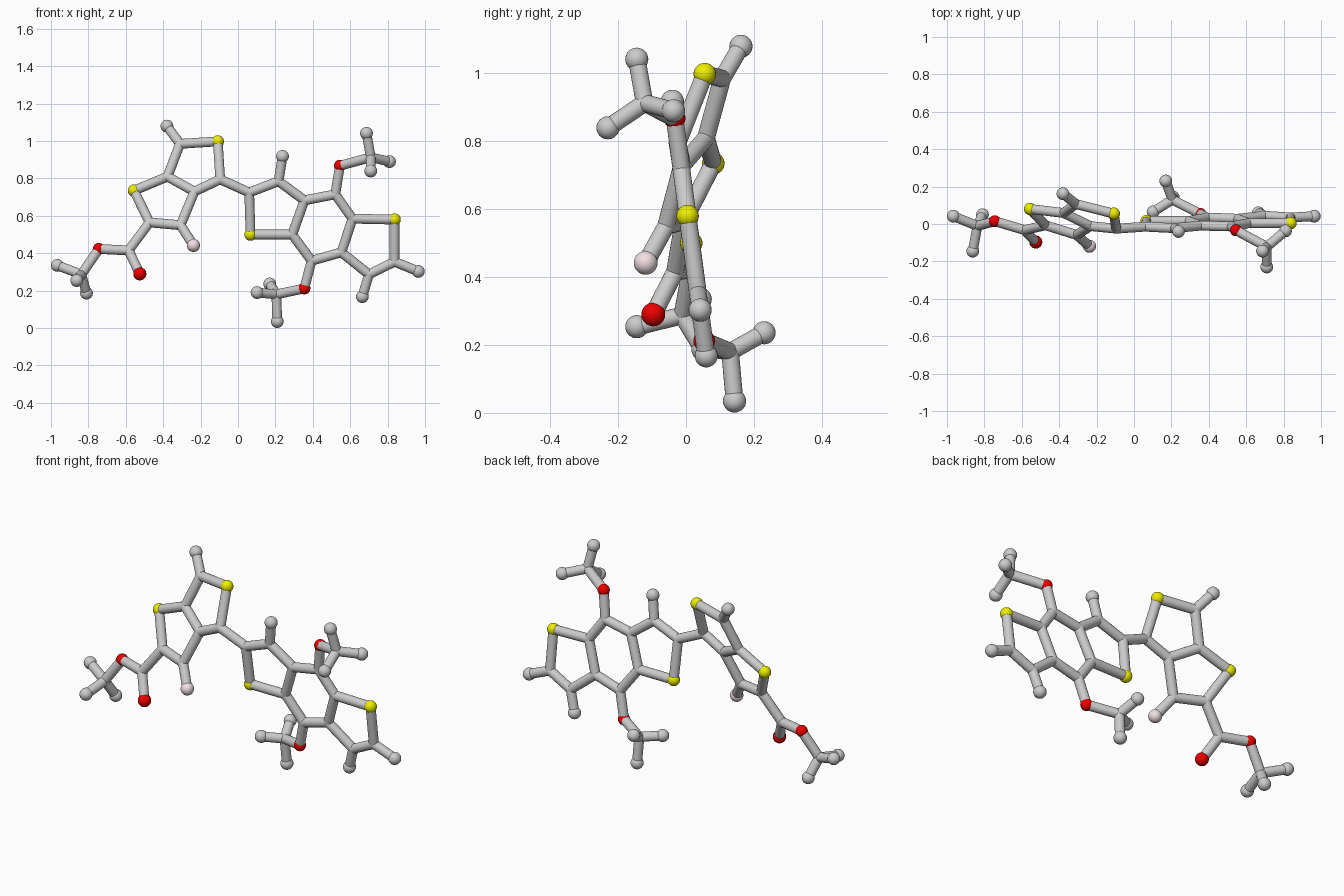
import bpy, bmesh
from mathutils import Vector

if "Cube" in bpy.data.objects:
    bpy.data.objects.remove(bpy.data.objects["Cube"])

BOND_R = 0.026
BALL_R = 0.034


def left_y(x, z):
    return -0.352 - 0.278 * x + 0.378 * z


def right_y(x, z):
    return 0.082 - 0.133 * z


def on_plane(points, depth):
    return {k: Vector((x, depth(x, z), z)) for k, (x, z) in points.items()}


# Flat left half: fused pair of five-sided rings with side chain
atoms = on_plane({
    "tip1": (-0.38, 1.08), "a1": (-0.31, 0.985), "s1": (-0.108, 0.998),
    "b1": (-0.095, 0.795), "j1": (-0.233, 0.73), "j2": (-0.377, 0.81),
    "s2": (-0.556, 0.735), "c2": (-0.473, 0.565), "c3": (-0.307, 0.55),
    "p1": (-0.238, 0.442), "cc": (-0.585, 0.415), "o1": (-0.525, 0.29),
    "o2": (-0.744, 0.423), "m1": (-0.837, 0.287),
}, left_y)

# Flat right half: six-sided ring between two five-sided rings
atoms.update(on_plane({
    "d1": (0.06, 0.725), "d2": (0.217, 0.785), "tip2": (0.238, 0.918),
    "s3": (0.067, 0.5), "d3": (0.29, 0.50), "d4": (0.355, 0.683),
    "e1": (0.52, 0.715), "o3": (0.545, 0.868), "e2": (0.612, 0.585),
    "e3": (0.553, 0.405), "e4": (0.393, 0.36), "o4": (0.355, 0.212),
    "s4": (0.837, 0.58), "f1": (0.837, 0.355), "f2": (0.70, 0.287),
    "tip3": (0.964, 0.303), "tip4": (0.665, 0.168),
}, right_y))

# Three-pronged end groups, which leave the planes
for key, pos in {
    "m1a": (-0.966, 0.042, 0.335), "m1b": (-0.862, -0.145, 0.254), "m1c": (-0.81, 0.05, 0.187),
    "m2": (0.71, -0.122, 0.913), "m2a": (0.687, -0.145, 1.042),
    "m2b": (0.81, -0.037, 0.89), "m2c": (0.71, -0.23, 0.84),
    "m3": (0.205, 0.13, 0.18), "m3a": (0.17, 0.23, 0.236),
    "m3b": (0.102, 0.065, 0.19), "m3c": (0.21, 0.143, 0.035),
}.items():
    atoms[key] = Vector(pos)

# Each chain is a run of connected joints
chains = {
    "left_ring_bonds": ["tip1 a1 s1 b1 j1 j2 a1", "j2 s2 c2 c3 j1", "c3 p1"],
    "left_side_chain_bonds": ["c2 cc o1", "cc o2 m1 m1a", "m1b m1 m1c"],
    "linking_bond": ["b1 d1"],
    "right_ring_bonds": ["tip2 d2 d1 s3 d3 d4 d2", "d4 e1 e2 e3 e4 d3",
                         "e2 s4 f1 f2 e3", "f1 tip3", "f2 tip4"],
    "upper_side_chain_bonds": ["e1 o3 m2 m2a", "m2b m2 m2c"],
    "lower_side_chain_bonds": ["e4 o4 m3 m3a", "m3b m3 m3c"],
}


def add_ball(bm, pos, radius):
    ball = bmesh.ops.create_uvsphere(bm, u_segments=24, v_segments=16, radius=radius)
    bmesh.ops.translate(bm, verts=ball["verts"], vec=pos)


def add_rod(bm, p, q):
    d = q - p
    rod = bmesh.ops.create_cone(bm, cap_ends=True, segments=20, radius1=BOND_R,
                                radius2=BOND_R, depth=d.length)
    bmesh.ops.rotate(bm, verts=rod["verts"], cent=(0, 0, 0),
                     matrix=d.to_track_quat("Z", "Y").to_matrix())
    bmesh.ops.translate(bm, verts=rod["verts"], vec=(p + q) / 2)


def finish(bm, name, mat=None):
    mesh = bpy.data.meshes.new(name)
    bm.to_mesh(mesh)
    bm.free()
    ob = bpy.data.objects.new(name, mesh)
    bpy.context.collection.objects.link(ob)
    if mat:
        mesh.materials.append(mat)
    bpy.ops.object.select_all(action="DESELECT")
    ob.select_set(True)
    bpy.context.view_layer.objects.active = ob
    bpy.ops.object.shade_smooth_by_angle()


def material(name, color):
    mat = bpy.data.materials.new(name)
    mat.diffuse_color = (*color, 1)
    mat.use_nodes = True
    mat.node_tree.nodes["Principled BSDF"].inputs["Base Color"].default_value = mat.diffuse_color
    return mat


# Grey rods with rounded joints
coloured = {"s1", "s2", "s3", "s4", "o1", "o2", "o3", "o4", "p1"}
ends = {"tip1", "tip2", "tip3", "tip4"} | {f"m{i}{c}" for i in (1, 2, 3) for c in "abc"}
for name, runs in chains.items():
    bm = bmesh.new()
    joints = set()
    for run in runs:
        keys = run.split()
        joints.update(keys)
        for k, n in zip(keys, keys[1:]):
            add_rod(bm, atoms[k], atoms[n])
    for k in sorted(joints - coloured - ends):
        add_ball(bm, atoms[k], BOND_R)
    finish(bm, name)

# Grey end balls
bm = bmesh.new()
for k in sorted(ends):
    add_ball(bm, atoms[k], BALL_R)
finish(bm, "grey_end_balls")

# Coloured balls
yellow = material("yellow", (0.85, 0.85, 0.0))
red = material("red", (0.85, 0.0, 0.0))
pink = material("pale_pink", (0.88, 0.74, 0.77))
for prefix, keys, mat, radius in (
    ("yellow_ball", "s1 s2 s3 s4", yellow, 0.033),
    ("red_end_ball", "o1", red, 0.035),
    ("red_joint_ball", "o2 o3 o4", red, 0.032),
    ("pink_ball", "p1", pink, 0.035),
):
    for k in keys.split():
        bm = bmesh.new()
        add_ball(bm, atoms[k], radius)
        finish(bm, prefix, mat)
